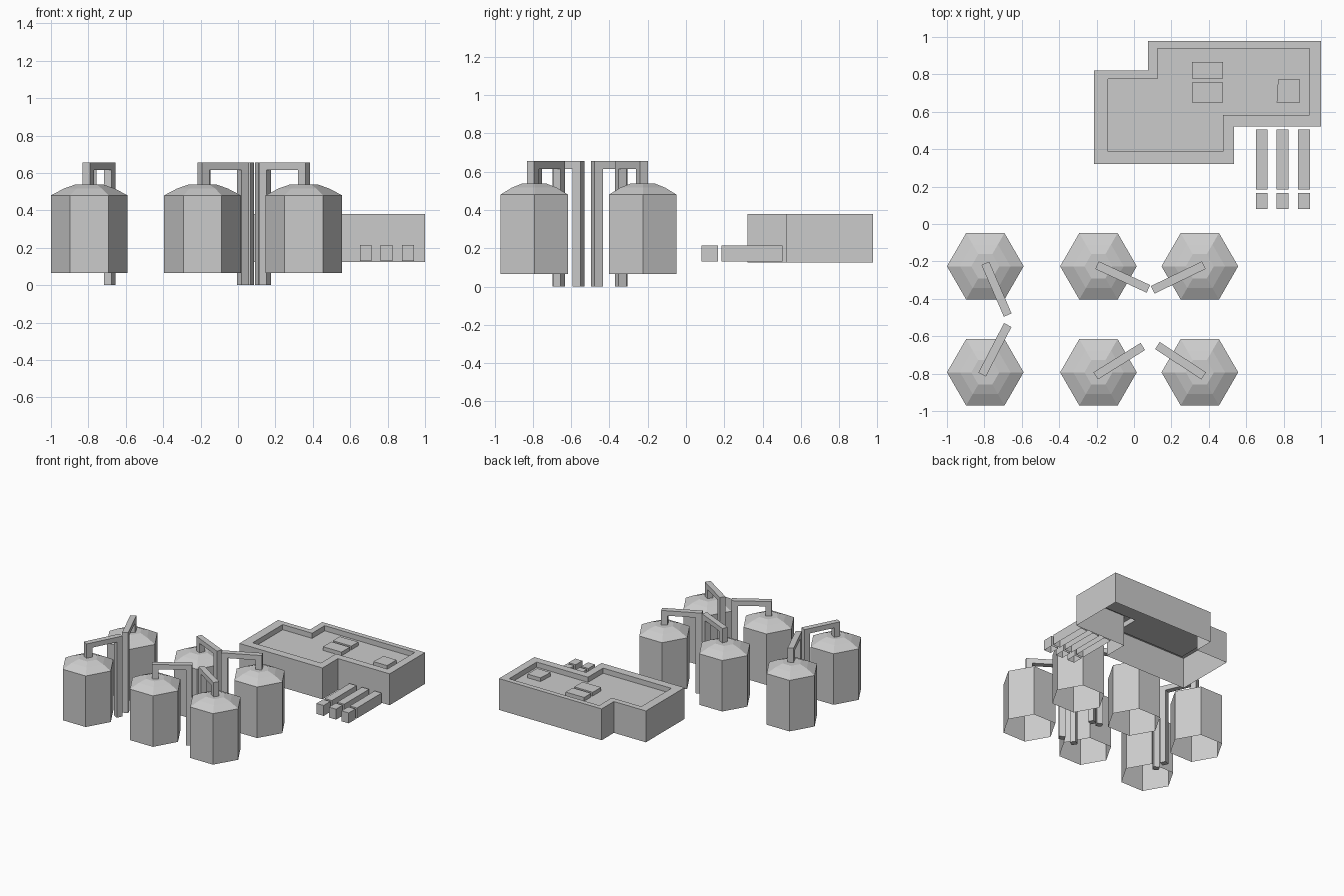
import bpy
from math import cos, sin, pi
from mathutils import Vector

if "Cube" in bpy.data.objects:
    bpy.data.objects.remove(bpy.data.objects["Cube"])


def mesh_object(name, verts, faces):
    mesh = bpy.data.meshes.new(name)
    mesh.from_pydata(verts, [], faces)
    obj = bpy.data.objects.new(name, mesh)
    bpy.context.collection.objects.link(obj)
    return obj


def loft(name, rings):
    """Skin matching (outline, z) rings from bottom to top; top capped, underside open."""
    n = len(rings[0][0])
    verts = [(x, y, z) for outline, z in rings for x, y in outline]
    faces = [(r * n + i, r * n + (i + 1) % n, (r + 1) * n + (i + 1) % n, (r + 1) * n + i)
             for r in range(len(rings) - 1) for i in range(n)]
    faces.append(tuple(range((len(rings) - 1) * n, len(rings) * n)))
    return mesh_object(name, verts, faces)


def rect(x0, x1, y0, y1):
    return [(x0, y0), (x1, y0), (x1, y1), (x0, y1)]


def hexagon(cx, cy, r):
    return [(cx + r * cos(i * pi / 3), cy + r * sin(i * pi / 3)) for i in range(6)]


def pipe(name, start, end, width=0.045, leg=0.047, top=0.655, bar=0.04):
    """Inverted U: short leg on the tank, long leg down to the ground."""
    a, b = Vector(start), Vector(end)
    length = (b - a).length
    d = (b - a) / length
    side = Vector((-d.y, d.x)) * width / 2
    under = top - bar
    profile = [(0, 0.53), (leg, 0.53), (leg, under), (length - leg, under),
               (length - leg, 0), (length, 0), (length, top), (0, top)]
    n = len(profile)
    verts = []
    for s in (-1, 1):
        for t, z in profile:
            p = a + d * t + side * s
            verts.append((p.x, p.y, z))
    faces = [tuple(range(n)), tuple(reversed(range(n, 2 * n)))]
    faces += [(i, i + n, (i + 1) % n + n, (i + 1) % n) for i in range(n)]
    return mesh_object(name, verts, faces)


# Six hexagonal tanks with low domes
tank_profile = [(0.205, 0.065), (0.205, 0.48), (0.135, 0.517), (0.075, 0.538)]
for cx in (-0.795, -0.19, 0.352):
    for cy in (-0.226, -0.793):
        loft("tank", [(hexagon(cx, cy, r), z) for r, z in tank_profile])

# Pipes from each tank top to the ground
for start, end in [((-0.795, -0.21), (-0.675, -0.487)),
                   ((-0.812, -0.805), (-0.675, -0.54)),
                   ((-0.198, -0.22), (0.077, -0.347)),
                   ((-0.205, -0.812), (0.047, -0.655)),
                   ((0.373, -0.22), (0.1, -0.352)),
                   ((0.373, -0.812), (0.125, -0.65))]:
    pipe("tank_pipe", start, end)

# Building shell with parapet and sunken roof
outer = [(-0.213, 0.322), (0.535, 0.322), (0.535, 0.522), (1, 0.522),
         (1, 0.978), (0.075, 0.978), (0.075, 0.82), (-0.213, 0.82)]
inner = [(-0.14, 0.388), (0.475, 0.388), (0.475, 0.582), (0.937, 0.582),
         (0.937, 0.937), (0.125, 0.937), (0.125, 0.775), (-0.14, 0.775)]
loft("building", [(outer, 0.125), (outer, 0.38), (inner, 0.38), (inner, 0.338)])

# Roof units
for outline in (rect(0.31, 0.477, 0.777, 0.867),
                rect(0.31, 0.477, 0.65, 0.757),
                [(0.763, 0.65), (0.887, 0.65), (0.887, 0.772), (0.77, 0.772)]):
    loft("roof_unit", [(outline, 0.338), (outline, 0.368)])

# Three parallel ducts, each a long and a short block
for x in (0.683, 0.795, 0.909):
    for name, y0, y1 in (("long_duct", 0.185, 0.505), ("short_duct", 0.08, 0.166)):
        outline = rect(x - 0.032, x + 0.032, y0, y1)
        loft(name, [(outline, 0.13), (outline, 0.215)])
